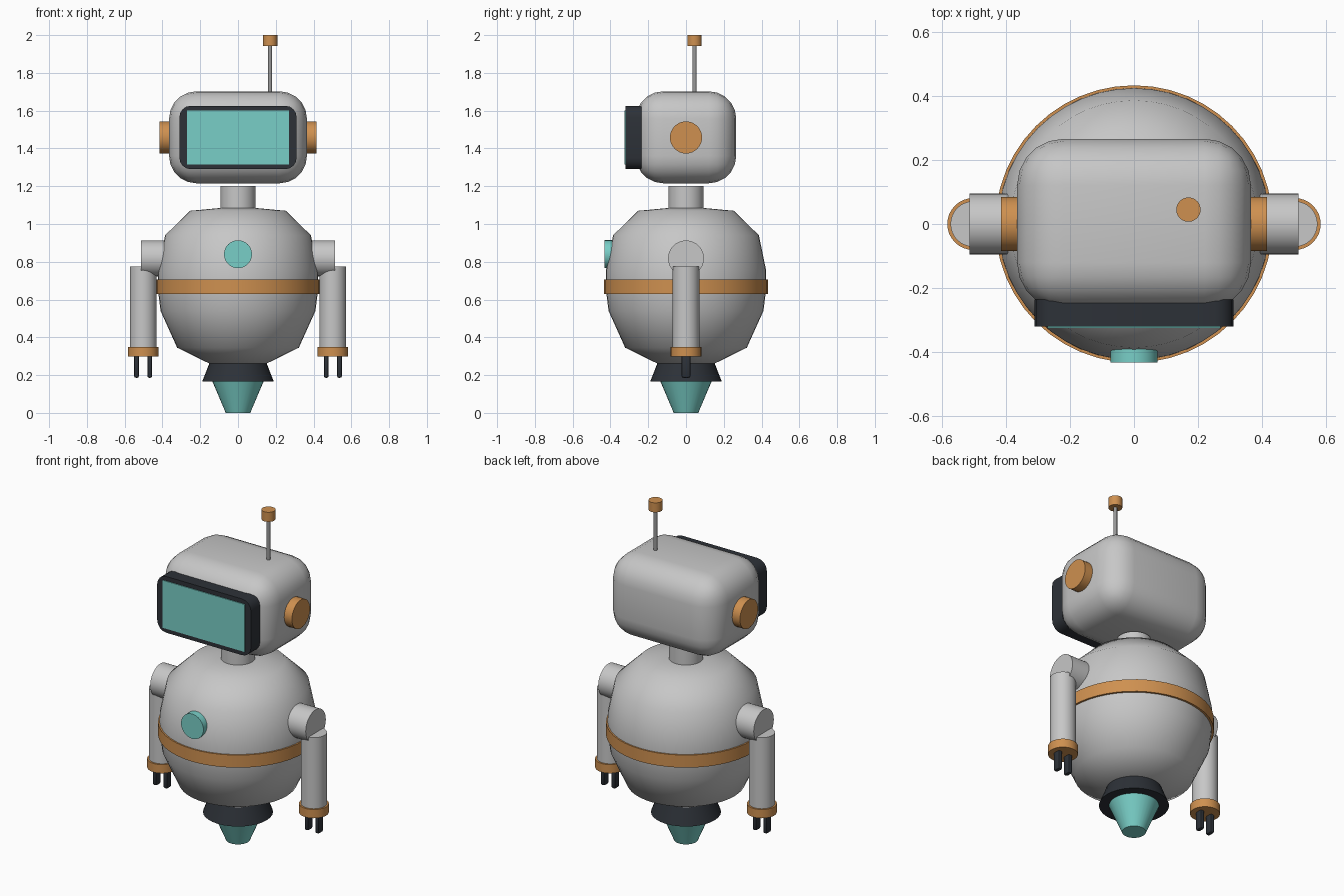
import bpy, bmesh, math
from mathutils import Matrix

if "Cube" in bpy.data.objects:
    bpy.data.objects.remove(bpy.data.objects["Cube"])


def material(name, rgb):
    m = bpy.data.materials.new(name)
    m.diffuse_color = (*rgb, 1)
    m.use_nodes = True
    m.node_tree.nodes["Principled BSDF"].inputs["Base Color"].default_value = m.diffuse_color
    return m


GREY = material("light grey", (0.57, 0.57, 0.57))
ORANGE = material("orange", (0.62, 0.28, 0.08))
TEAL = material("teal", (0.19, 0.62, 0.57))
DARK = material("charcoal", (0.026, 0.031, 0.039))
METAL = material("antenna grey", (0.32, 0.32, 0.32))


def finish(name, bm, mat, angle=40):
    bmesh.ops.recalc_face_normals(bm, faces=bm.faces)
    mesh = bpy.data.meshes.new(name)
    bm.to_mesh(mesh)
    bm.free()
    mesh.materials.append(mat)
    ob = bpy.data.objects.new(name, mesh)
    bpy.context.collection.objects.link(ob)
    bpy.ops.object.select_all(action='DESELECT')
    ob.select_set(True)
    bpy.context.view_layer.objects.active = ob
    bpy.ops.object.shade_smooth_by_angle(angle=math.radians(angle))
    return ob


def lathe(name, profile, mat, centre=(0, 0), segs=32, angle=40):
    """Closed solid of revolution about a vertical axis, profile = (radius, z)."""
    bm = bmesh.new()
    rings = []
    for r, z in profile:
        rings.append([bm.verts.new((centre[0] + r * math.cos(2 * math.pi * i / segs),
                                    centre[1] + r * math.sin(2 * math.pi * i / segs), z))
                      for i in range(segs)])
    for a, b in zip(rings, rings[1:]):
        for i in range(segs):
            j = (i + 1) % segs
            bm.faces.new((a[i], a[j], b[j], b[i]))
    bm.faces.new(rings[0])
    bm.faces.new(rings[-1])
    return finish(name, bm, mat, angle)


def rod(name, r, lo, hi, axis, mat, centre=(0, 0, 0), segs=32):
    """Cylinder running from lo to hi along the x or y axis."""
    bm = bmesh.new()
    turn = Matrix.Rotation(math.pi / 2, 4, 'Y' if axis == 0 else 'X')
    c = list(centre)
    c[axis] = (lo + hi) / 2
    bmesh.ops.create_cone(bm, cap_ends=True, segments=segs, radius1=r, radius2=r,
                          depth=abs(hi - lo), matrix=Matrix.Translation(c) @ turn)
    return finish(name, bm, mat)


def box(name, size, centre, mat, bevel=0, segs=4, only_y=False):
    """Box with all edges, or only those along y, rounded."""
    bm = bmesh.new()
    bmesh.ops.create_cube(bm, size=1, matrix=Matrix.Translation(centre) @ Matrix.Diagonal((*size, 1)))
    if bevel:
        edges = [e for e in bm.edges
                 if not only_y or abs(e.verts[0].co.y - e.verts[1].co.y) > 1e-4]
        bmesh.ops.bevel(bm, geom=edges, offset=bevel, segments=segs, profile=0.5,
                        affect='EDGES', clamp_overlap=True)
    return finish(name, bm, mat)


# Body, belt and chest light
lathe("body", [(0.153, 0.262), (0.322, 0.345), (0.41, 0.54), (0.425, 0.66), (0.424, 0.755),
               (0.386, 0.94), (0.254, 1.07), (0.09, 1.085)], GREY, segs=48, angle=60)
lathe("belt", [(0.433, 0.63), (0.433, 0.705)], ORANGE, segs=48)
rod("chest_light", 0.074, -0.432, -0.36, 1, TEAL, (0, 0, 0.84))

# Thruster
lathe("thruster_collar", [(0.19, 0.165), (0.15, 0.266)], DARK)
lathe("thruster_nozzle", [(0.065, 0), (0.137, 0.17)], TEAL)

# Neck, head and ears
lathe("neck", [(0.093, 1.06), (0.093, 1.2)], GREY)
box("head", (0.73, 0.532, 0.487), (0, 0, 1.459), GREY, bevel=0.145, segs=5)
for side, tag in ((1, "left"), (-1, "right")):
    rod(tag + "_ear", 0.085, side * 0.34, side * 0.416, 0, ORANGE, (0, 0, 1.458))

# Visor frame and screen
box("visor_frame", (0.62, 0.085, 0.336), (0, -0.2775, 1.458), DARK, bevel=0.06, segs=4, only_y=True)
box("screen", (0.54, 0.008, 0.284), (0, -0.321, 1.458), TEAL)

# Antenna
lathe("antenna_rod", [(0.011, 1.68), (0.011, 1.95)], METAL, (0.17, 0.045), 12)
lathe("antenna_tip", [(0.038, 1.943), (0.038, 2.0)], ORANGE, (0.17, 0.045), 24)

# Arms with wrists and two fingers each
for side, tag in ((1, "left"), (-1, "right")):
    x = side * 0.502
    rod(tag + "_shoulder", 0.095, side * 0.33, side * 0.514, 0, GREY, (0, 0, 0.818))
    lathe(tag + "_arm", [(0.071, 0.34), (0.071, 0.775)], GREY, (x, 0))
    lathe(tag + "_wrist", [(0.081, 0.298), (0.081, 0.35)], ORANGE, (x, 0))
    for k in (-1, 1):
        box(tag + ("_outer" if k == side else "_inner") + "_finger", (0.026, 0.046, 0.12),
            (x + k * 0.035, 0, 0.246), DARK, bevel=0.009, segs=2)
